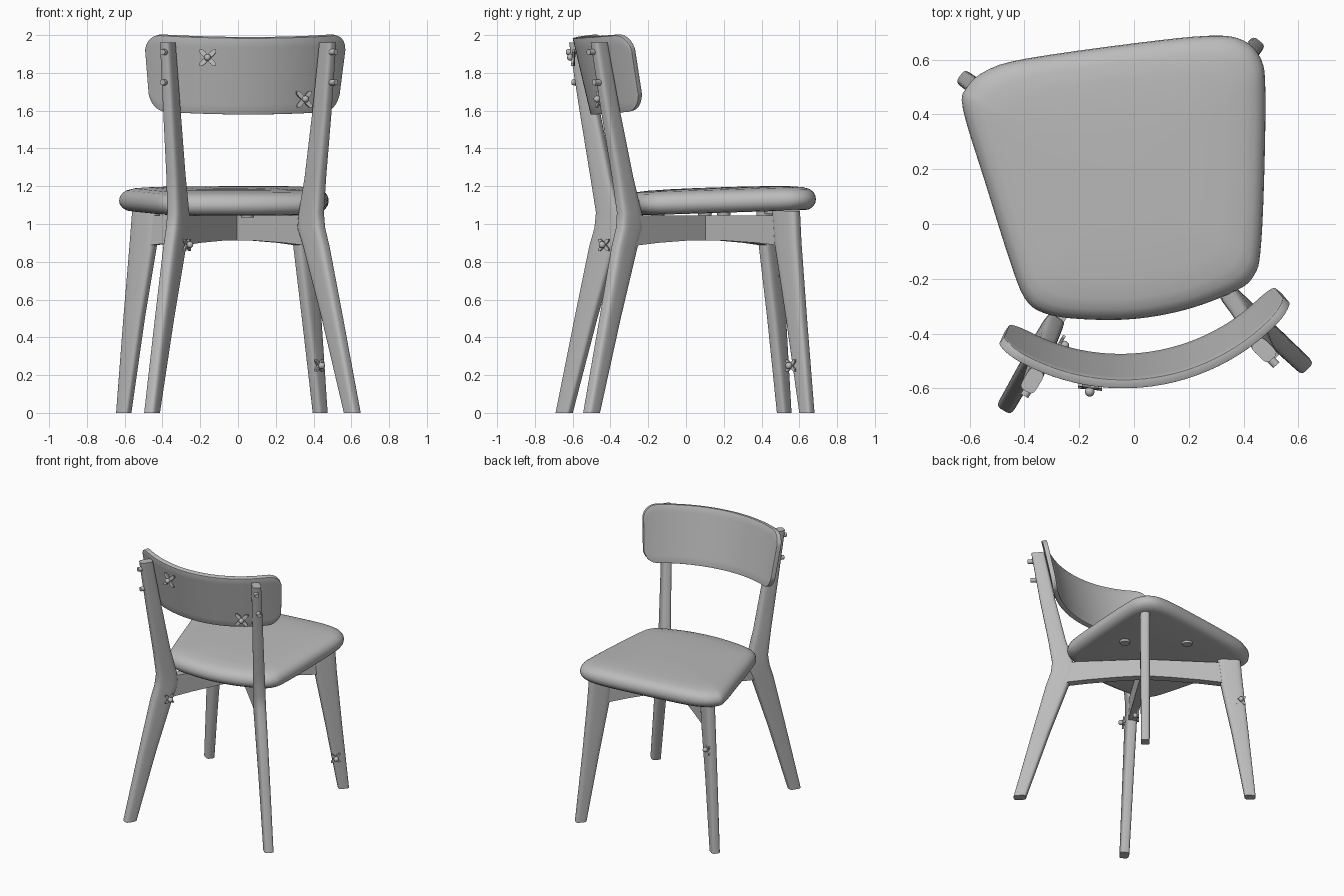
import bpy, bmesh, math
from mathutils import Vector

if "Cube" in bpy.data.objects:
    bpy.data.objects.remove(bpy.data.objects["Cube"])

grey = bpy.data.materials.new("plain grey")
grey.diffuse_color = (0.5, 0.5, 0.5, 1)
grey.use_nodes = True
grey.node_tree.nodes["Principled BSDF"].inputs["Base Color"].default_value = grey.diffuse_color
CENTRE = Vector((-0.01, 0.10))
YAW = math.radians(8)


def finish(name, bm, angle=35):
    bmesh.ops.recalc_face_normals(bm, faces=bm.faces)
    me = bpy.data.meshes.new(name)
    bm.to_mesh(me)
    bm.free()
    ob = bpy.data.objects.new(name, me)
    bpy.context.collection.objects.link(ob)
    me.materials.append(grey)
    bpy.ops.object.select_all(action='DESELECT')
    ob.select_set(True)
    bpy.context.view_layer.objects.active = ob
    bpy.ops.object.shade_smooth_by_angle(angle=math.radians(angle))
    return ob


def loft(name, rings, angle=35):
    """Closed skin over rings that all have the same number of points."""
    bm = bmesh.new()
    vs = [[bm.verts.new(p) for p in r] for r in rings]
    n = len(vs[0])
    for a, b in zip(vs, vs[1:]):
        for i in range(n):
            bm.faces.new((a[i], a[(i + 1) % n], b[(i + 1) % n], b[i]))
    bm.faces.new(vs[0])
    bm.faces.new(vs[-1])
    return finish(name, bm, angle)


def section(x, y, z, along, width, thick, n=20):
    """Horizontal rounded-box slice of a leg, wide in the direction 'along'."""
    side = Vector((-along.y, along.x))
    pts = []
    for i in range(n):
        t = 2 * math.pi * (i + 0.5) / n
        c, s = math.cos(t), math.sin(t)
        a = math.copysign(abs(c) ** 0.5, c) * width / 2
        b = math.copysign(abs(s) ** 0.5, s) * thick / 2
        p = Vector((x, y)) + along * a + side * b
        pts.append((p.x, p.y, z))
    return pts


def leg(name, foot, stations):
    along = (Vector(foot) - CENTRE).normalized()
    loft(name, [section(x, y, z, along, w, t) for x, y, z, w, t in stations])


def rail(name, end):
    """Flat rail from the crossing under the seat out to a leg."""
    end = Vector(end)
    d = (end - CENTRE).normalized()
    s = Vector((-d.y, d.x)) * 0.028
    start = CENTRE - d * 0.028
    rings = []
    for t in (0, 0.35, 0.7, 1):
        p = start.lerp(end, t)
        low = 0.915 - 0.03 * t * t
        rings.append([(p.x + k * s.x, p.y + k * s.y, z)
                      for k, z in ((-1, low), (1, low), (1, 1.045), (-1, 1.045))])
    loft(name, rings)


# legs: (x, y, z, width, thickness) from the floor upward
leg("back_left_leg", (-0.455, -0.645), [
    (-0.455, -0.645, 0.00, 0.085, 0.065), (-0.389, -0.53, 0.50, 0.12, 0.07),
    (-0.335, -0.437, 0.88, 0.155, 0.075), (-0.318, -0.405, 0.98, 0.165, 0.075),
    (-0.316, -0.405, 1.06, 0.145, 0.075), (-0.328, -0.446, 1.25, 0.12, 0.07),
    (-0.350, -0.51, 1.60, 0.105, 0.065), (-0.372, -0.572, 1.96, 0.09, 0.06)])
leg("back_right_leg", (0.61, -0.505), [
    (0.605, -0.50, 0.00, 0.085, 0.065), (0.50, -0.402, 0.50, 0.12, 0.07),
    (0.415, -0.325, 0.88, 0.155, 0.075), (0.388, -0.298, 0.98, 0.165, 0.075),
    (0.388, -0.30, 1.06, 0.145, 0.075), (0.41, -0.336, 1.25, 0.12, 0.07),
    (0.445, -0.40, 1.60, 0.105, 0.065), (0.475, -0.46, 1.96, 0.09, 0.06)])
leg("front_left_leg", (-0.61, 0.52), [
    (-0.605, 0.52, 0.00, 0.075, 0.06), (-0.55, 0.48, 0.50, 0.115, 0.065),
    (-0.50, 0.445, 0.90, 0.155, 0.07), (-0.485, 0.435, 1.07, 0.16, 0.07)])
leg("front_right_leg", (0.435, 0.645), [
    (0.435, 0.64, 0.00, 0.075, 0.06), (0.39, 0.585, 0.50, 0.115, 0.065),
    (0.355, 0.54, 0.90, 0.155, 0.07), (0.345, 0.53, 1.07, 0.16, 0.07)])

# crossing rails under the seat
rail("back_left_rail", (-0.32, -0.41))
rail("back_right_rail", (0.39, -0.29))
rail("front_left_rail", (-0.48, 0.43))
rail("front_right_rail", (0.34, 0.525))

# seat outline, smoothed through a few points
OUT = [Vector(p) for p in (
    (-0.625, 0.42), (-0.61, 0.50), (-0.54, 0.56), (-0.40, 0.603), (0.0, 0.66), (0.28, 0.688),
    (0.40, 0.67), (0.465, 0.60), (0.48, 0.48), (0.475, 0.15), (0.462, -0.10),
    (0.44, -0.185), (0.38, -0.24), (0.20, -0.31), (0.0, -0.347), (-0.20, -0.347),
    (-0.33, -0.325), (-0.40, -0.27), (-0.455, -0.13), (-0.54, 0.14))]


def smooth_outline(pts, steps=4):
    res, n = [], len(pts)
    for i in range(n):
        a, b, c, d = (pts[(i + k) % n] for k in (-1, 0, 1, 2))
        for j in range(steps):
            t = j / steps
            res.append(0.5 * (2 * b + (c - a) * t + (2 * a - 5 * b + 4 * c - d) * t * t
                              + (3 * b - a - 3 * c + d) * t ** 3))
    return res


outline = smooth_outline(OUT)
MID = Vector((-0.04, 0.19))
SEAT = [(0.30, 0.0), (0.88, 0.0), (0.93, 0.004), (0.97, 0.018), (0.993, 0.036), (1.0, 0.055),
        (0.993, 0.076), (0.97, 0.096), (0.93, 0.111), (0.86, 0.122), (0.72, 0.129),
        (0.50, 0.133), (0.25, 0.135), (0.03, 0.135)]
rings = []
for scale, h in SEAT:
    ring = []
    for p in outline:
        q = MID + (p - MID) * scale
        ring.append((q.x, q.y, 1.044 + 0.032 * (q.y + 0.3) + h))
    rings.append(ring)
loft("seat", rings, 50)

# curved backrest with rounded corners, leaning back
R, HALF, CORNER, HH = 0.76, 0.59, 0.10, 0.202
chord = Vector((0.04, -0.375))
bm = bmesh.new()
cols = []
inner = HALF - CORNER
stations = [-inner + 2 * inner * i / 24 for i in range(25)]
arc = [inner + CORNER * math.sin(math.pi / 2 * k / 7) for k in range(1, 8)]
arc[-1] -= 0.0005
for s in [-a for a in reversed(arc)] + stations + arc:
    over = max(0.0, abs(s) - inner)
    h = HH - CORNER + math.sqrt(max(0, CORNER ** 2 - over ** 2))
    ang = s / R
    lx, ly = R * math.sin(ang), R - 0.22 - R * math.cos(ang)
    zc = 1.785 + 0.02 * (s / HALF) ** 2
    col = []
    for k in range(9):
        v = -1 + k / 4
        z = zc + v * h
        lean = (1.99 - z) * 0.25
        f = 1 - lean / R * 0.6
        x, y = lx * f, ly + lean * math.cos(ang) * 0.95 + 0.015
        col.append(bm.verts.new((chord.x + x * math.cos(YAW) - y * math.sin(YAW),
                                 chord.y + x * math.sin(YAW) + y * math.cos(YAW), z)))
    cols.append(col)
for a, b in zip(cols, cols[1:]):
    for k in range(8):
        bm.faces.new((a[k], b[k], b[k + 1], a[k + 1]))
back = finish("backrest", bm)
sol = back.modifiers.new("thickness", 'SOLIDIFY')
sol.thickness, sol.offset = 0.032, 0
bev = back.modifiers.new("soft_edge", 'BEVEL')
bev.width, bev.segments, bev.limit_method = 0.006, 2, 'ANGLE'
bev.angle_limit = math.radians(50)


# small hardware: round studs and four-armed ornaments
def stud(name, pos, direction, radius, depth):
    bm = bmesh.new()
    m = Vector(direction).to_track_quat('Z', 'Y').to_matrix().to_4x4()
    m.translation = pos
    bmesh.ops.create_cone(bm, cap_ends=True, segments=16, radius1=radius,
                          radius2=radius * 0.85, depth=depth, matrix=m)
    finish(name, bm)


def ornament(name, pos, direction, size):
    m = Vector(direction).to_track_quat('Z', 'Y').to_matrix()
    rings = []
    for h in (-0.006, 0.006):
        ring = []
        for i in range(32):
            t = 2 * math.pi * i / 32
            r = size * (0.3 + 0.7 * abs(math.sin(2 * t)) ** 3)
            ring.append(Vector(pos) + m @ Vector((r * math.cos(t), r * math.sin(t), h)))
        rings.append(ring)
    loft(name, rings)
    bm = bmesh.new()
    bmesh.ops.create_uvsphere(bm, u_segments=12, v_segments=8, radius=0.018)
    bmesh.ops.translate(bm, vec=Vector(pos) + m @ Vector((0, 0, 0.018)), verts=bm.verts)
    finish(name + "_knob", bm, 60)


ornament("backrest_ornament_left", (-0.16, -0.595, 1.88), (-0.1, -1, 0.1), 0.062)
ornament("backrest_ornament_right", (0.35, -0.455, 1.66), (0.45, -1, 0.1), 0.062)
ornament("back_leg_ornament", (-0.27, -0.435, 0.89), (0.85, -0.5, 0), 0.045)
ornament("front_leg_ornament", (0.43, 0.555, 0.25), (0.77, -0.64, 0), 0.045)
ornament("left_leg_ornament", (-0.535, 0.505, 0.75), (0.56, 0.83, 0), 0.045)

for i, z in enumerate((1.75, 1.91)):
    stud("left_post_screw_%d" % i, (-0.375, -0.585 + (1.91 - z) * 0.18, z), (-0.5, -0.86, 0), 0.018, 0.10)
    stud("right_post_screw_%d" % i, (0.485, -0.48 + (1.91 - z) * 0.18, z), (0.7, -0.72, 0), 0.018, 0.10)
for i, (x, y) in enumerate(((-0.3, 0.1), (0.25, 0.2), (-0.1, 0.45), (0.05, -0.15))):
    stud("seat_fixing_%d" % i, (x, y, 1.045 + 0.032 * (y + 0.3)), (0, 0, -1), 0.04, 0.03)
